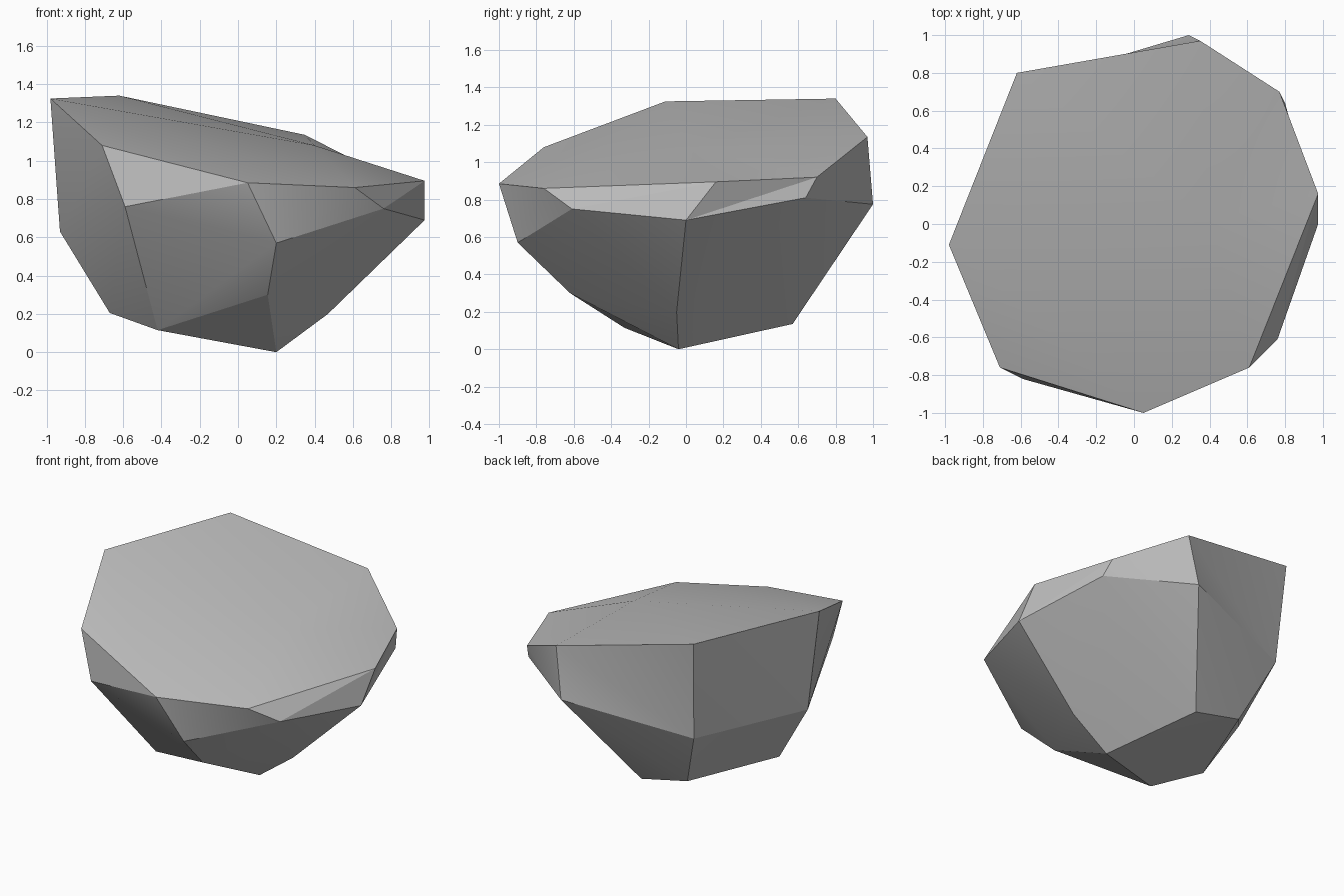
import bpy, bmesh, math

cube = bpy.data.objects.get("Cube")
if cube:
    bpy.data.objects.remove(cube)

# Plain stone material
stone = bpy.data.materials.new("grey_stone")
stone.use_nodes = True
colour = (0.51, 0.51, 0.51, 1)
stone.diffuse_color = colour
stone.node_tree.nodes["Principled BSDF"].inputs["Base Color"].default_value = colour

# Corners of the chipped rock, grouped by level
top_slab = {"left_front": (.975, .16, .895), "left_back": (.77, .70, .92),
            "back": (.35, .97, 1.135), "right_back": (-.62, .80, 1.34),
            "right": (-.98, -.11, 1.325), "right_front": (-.71, -.76, 1.08),
            "front": (.05, -1, .885), "front_left": (.61, -.76, .86),
            "crown": (.40, .02, 1.08)}
shoulder = {"low_back": (.29, 1, .775), "low_left_back": (.80, .64, .81),
            "low_left": (.975, 0, .69), "low_front_left": (.76, -.61, .75),
            "low_front": (.20, -.90, .57), "low_right_front": (-.59, -.82, .76),
            "low_right": (-.93, -.05, .63), "low_right_back": (-.58, .74, .63)}
base = {"foot_front": (.155, -.62, .30), "foot_left": (.47, -.05, .20),
        "foot": (.20, -.04, 0), "foot_right_front": (-.42, -.33, .115),
        "foot_right": (-.67, -.10, .205), "foot_right_back": (-.41, .57, .215),
        "foot_back": (-.045, .57, .135)}

# Wrap the corners in one faceted skin
bm = bmesh.new()
corner = {name: bm.verts.new(co) for name, co in (top_slab | shoulder | base).items()}
bmesh.ops.convex_hull(bm, input=bm.verts[:])
bmesh.ops.recalc_face_normals(bm, faces=bm.faces[:])

# Turn the ridges that should be shallow dents
for a, b in (("back", "left_front"), ("left_front", "low_left_back"),
             ("right_back", "low_back")):
    ridge = bm.edges.get((corner[a], corner[b]))
    if ridge:
        bmesh.ops.rotate_edges(bm, edges=[ridge], use_ccw=True)

mesh = bpy.data.meshes.new("rock")
bm.to_mesh(mesh)
bm.free()
mesh.materials.append(stone)
rock = bpy.data.objects.new("rock", mesh)
bpy.context.collection.objects.link(rock)

# Soften shallow edges, keep the chipped ones crisp
bpy.context.view_layer.objects.active = rock
rock.select_set(True)
bpy.ops.object.shade_smooth_by_angle(angle=math.radians(20))
